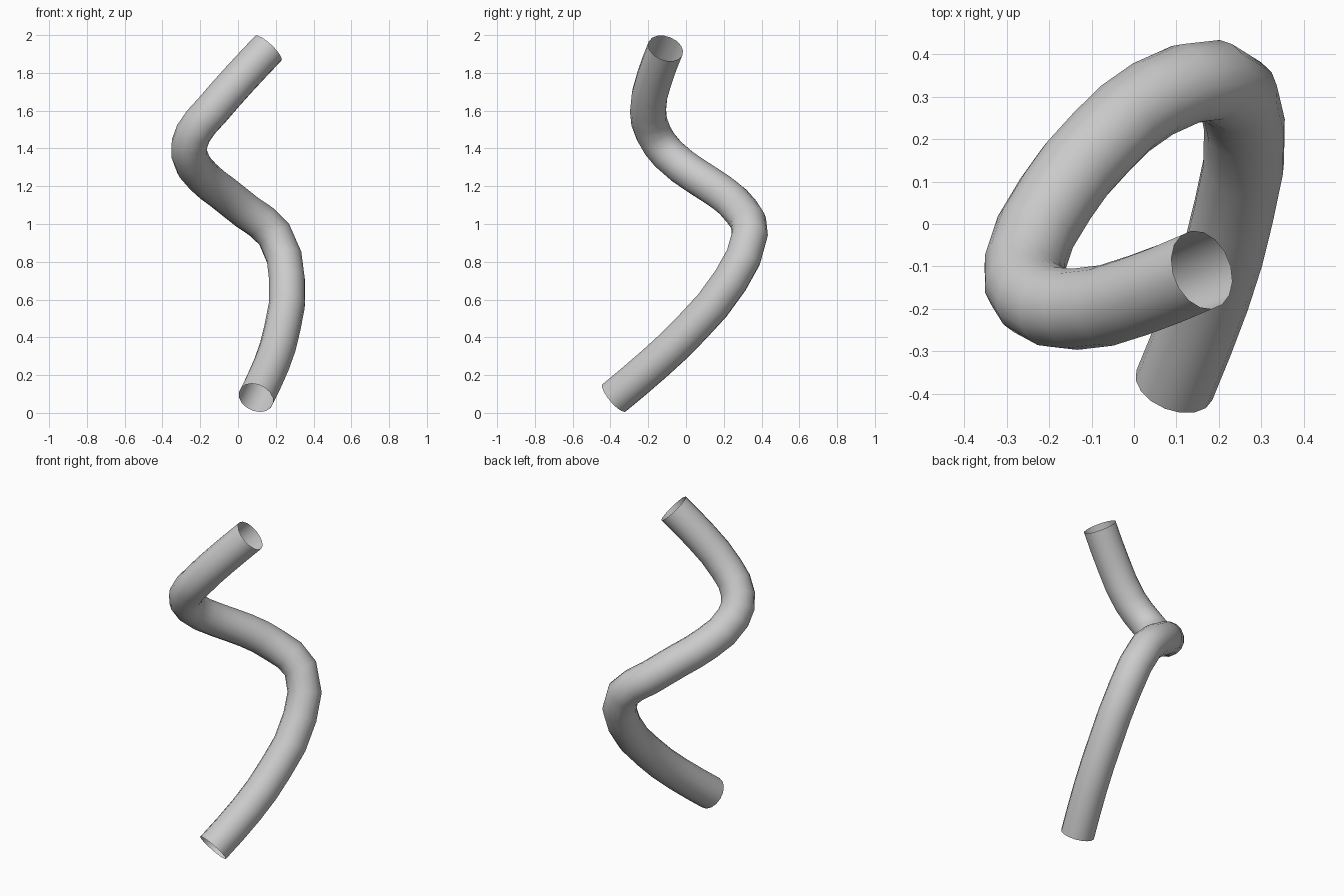
import bpy

if "Cube" in bpy.data.objects:
    bpy.data.objects.remove(bpy.data.objects["Cube"])

# Centre line of the bent tube
path = [
    (0.095, -0.38, 0.08), (0.178, -0.17, 0.258), (0.235, 0.03, 0.45),
    (0.26, 0.235, 0.70), (0.192, 0.338, 0.945), (0.045, 0.295, 1.065),
    (-0.08, 0.19, 1.165), (-0.185, 0.06, 1.25), (-0.258, -0.095, 1.37),
    (-0.237, -0.172, 1.48), (-0.14, -0.201, 1.60), (0.01, -0.168, 1.77),
    (0.16, -0.108, 1.93),
]

curve = bpy.data.curves.new("bent_tube", "CURVE")
curve.dimensions = "3D"
curve.resolution_u = 2
curve.bevel_depth = 0.096
curve.bevel_resolution = 6
curve.use_fill_caps = False
curve.twist_mode = "MINIMUM"

spline = curve.splines.new("BEZIER")
spline.bezier_points.add(len(path) - 1)
for point, co in zip(spline.bezier_points, path):
    point.co = co
    point.handle_left_type = point.handle_right_type = "AUTO"
spline.use_smooth = True

# Open-ended tube as a mesh
tube = bpy.data.objects.new("bent_tube", curve)
bpy.context.collection.objects.link(tube)
bpy.context.view_layer.objects.active = tube
tube.select_set(True)
bpy.ops.object.convert(target="MESH")
bpy.ops.object.shade_smooth()
